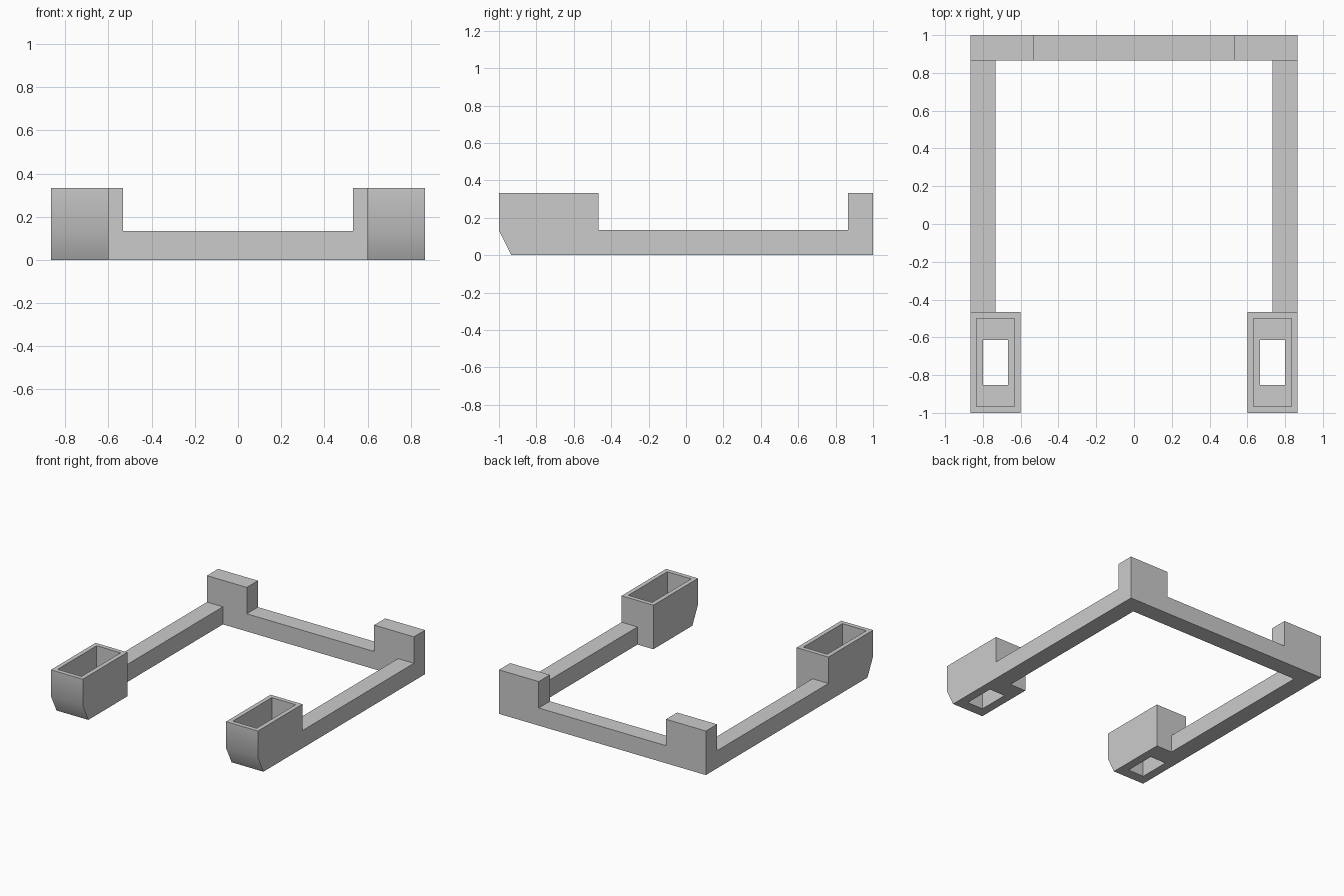
import bpy
import bmesh
from math import radians
from mathutils import Vector

cube = bpy.data.objects.get("Cube")
if cube:
    bpy.data.objects.remove(cube, do_unlink=True)

U = 1 / 15           # design module
HALF_W = 13 * U      # half of the overall width
RAIL = 2 * U         # rail width and height
TALL = 5 * U         # height of holders and corner posts

grey = bpy.data.materials.new("plain grey")
grey.use_nodes = True
grey.diffuse_color = (0.6, 0.6, 0.6, 1)
grey.node_tree.nodes["Principled BSDF"].inputs["Base Color"].default_value = (0.6, 0.6, 0.6, 1)


def prism(name, outline, offset):
    """Extrude a closed outline of 3D points along the offset."""
    bm = bmesh.new()
    face = bm.faces.new([bm.verts.new(p) for p in outline])
    ext = bmesh.ops.extrude_face_region(bm, geom=[face], use_keep_orig=True)
    verts = [g for g in ext["geom"] if isinstance(g, bmesh.types.BMVert)]
    bmesh.ops.translate(bm, verts=verts, vec=Vector(offset))
    bmesh.ops.recalc_face_normals(bm, faces=bm.faces)
    mesh = bpy.data.meshes.new(name)
    bm.to_mesh(mesh)
    bm.free()
    mesh.materials.append(grey)
    obj = bpy.data.objects.new(name, mesh)
    bpy.context.collection.objects.link(obj)
    return obj


def box(name, x, y, z):
    outline = [(x[0], y[0], z[0]), (x[1], y[0], z[0]), (x[1], y[1], z[0]), (x[0], y[1], z[0])]
    return prism(name, outline, (0, 0, z[1] - z[0]))


def cut(obj, cutter):
    cutter.hide_render = True
    mod = obj.modifiers.new("cut", "BOOLEAN")
    mod.operation = "DIFFERENCE"
    mod.solver = "EXACT"
    mod.object = cutter
    bpy.context.view_layer.objects.active = obj
    bpy.ops.object.modifier_apply(modifier=mod.name)
    bpy.data.objects.remove(cutter, do_unlink=True)


# Back rail with a raised post at each corner
post_in = 8 * U
half = [(HALF_W, 0), (HALF_W, TALL), (post_in, TALL), (post_in, RAIL)]
profile = half + [(-x, z) for x, z in reversed(half)]
prism("back_rail_with_posts", [(x, 1 - RAIL, z) for x, z in profile], (0, RAIL, 0))

for side, s in (("left", 1), ("right", -1)):
    # Side rail
    box(side + "_rail", (s * (HALF_W - RAIL), s * HALF_W), (-7 * U, 1 - RAIL), (0, RAIL))

    # Front holder with a sloped lower front
    outline = [(-14 * U, 0), (-1, RAIL), (-1, TALL), (-7 * U, TALL), (-7 * U, 0)]
    holder = prism(side + "_holder", [(s * 9 * U, y, z) for y, z in outline], (s * 4 * U, 0, 0))

    # Pocket open at the top, and a smaller slot through its floor
    cut(holder, box("pocket_cutter", (s * 9.5 * U, s * 12.5 * U), (-14.5 * U, -7.5 * U), (RAIL, TALL + U)))
    cut(holder, box("slot_cutter", (s * 10 * U, s * 12 * U), (-0.853, -0.613), (-U, RAIL + U)))

    # Soft transition between front face and slope, other edges sharp
    holder.data.shade_smooth()
    holder.data.set_sharp_from_angle(angle=radians(30))
